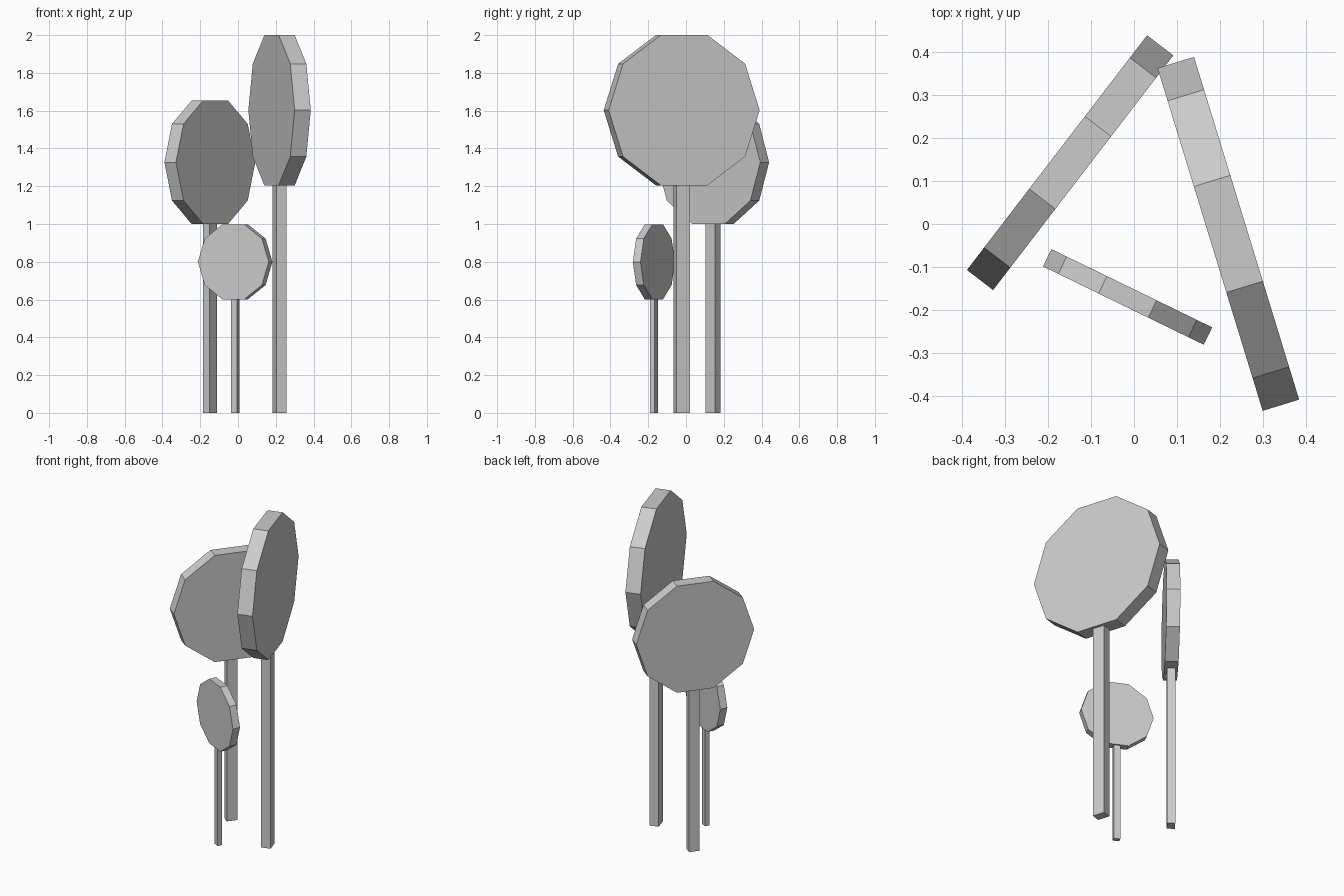
import bpy, bmesh, math
from mathutils import Matrix

if "Cube" in bpy.data.objects:
    bpy.data.objects.remove(bpy.data.objects["Cube"])


def prism(name, profile, depth, place):
    """Extrude an XZ profile along Y, centred, then place it."""
    bm = bmesh.new()
    face = bm.faces.new([bm.verts.new((x, -depth / 2, z)) for x, z in profile])
    ext = bmesh.ops.extrude_face_region(bm, geom=[face], use_keep_orig=True)
    moved = [g for g in ext["geom"] if isinstance(g, bmesh.types.BMVert)]
    bmesh.ops.translate(bm, verts=moved, vec=(0, depth, 0))
    bmesh.ops.recalc_face_normals(bm, faces=bm.faces)
    mesh = bpy.data.meshes.new(name)
    bm.to_mesh(mesh)
    bm.free()
    obj = bpy.data.objects.new(name, mesh)
    obj.matrix_world = place
    bpy.context.collection.objects.link(obj)


def tree(label, x, y, direction, radius, thick, height, trunk_w, trunk_d):
    angle = math.atan2(direction[1], direction[0])
    place = Matrix.Translation((x, y, 0)) @ Matrix.Rotation(angle, 4, 'Z')
    half = radius * math.sin(math.radians(72))
    zc = height - half
    # Ten-sided flat crown
    crown = [(radius * math.cos(math.tau * i / 10),
              zc + radius * math.sin(math.tau * i / 10)) for i in range(10)]
    prism(label + "_crown", crown, thick, place)
    # Rectangular trunk up to the crown's lower edge
    w, top = trunk_w / 2, zc - half
    prism(label + "_trunk", [(-w, 0), (w, 0), (w, top), (-w, top)], trunk_d, place)


tree("large_tree", 0.22, -0.023, (0.2455, -0.80), 0.418, 0.089, 2.0, 0.074, 0.055)
tree("medium_tree", -0.149, 0.143, (0.42, 0.547), 0.345, 0.077, 1.655, 0.062, 0.046)
tree("small_tree", -0.015, -0.17, (0.375, -0.1825), 0.2085, 0.045, 0.998, 0.037, 0.028)
